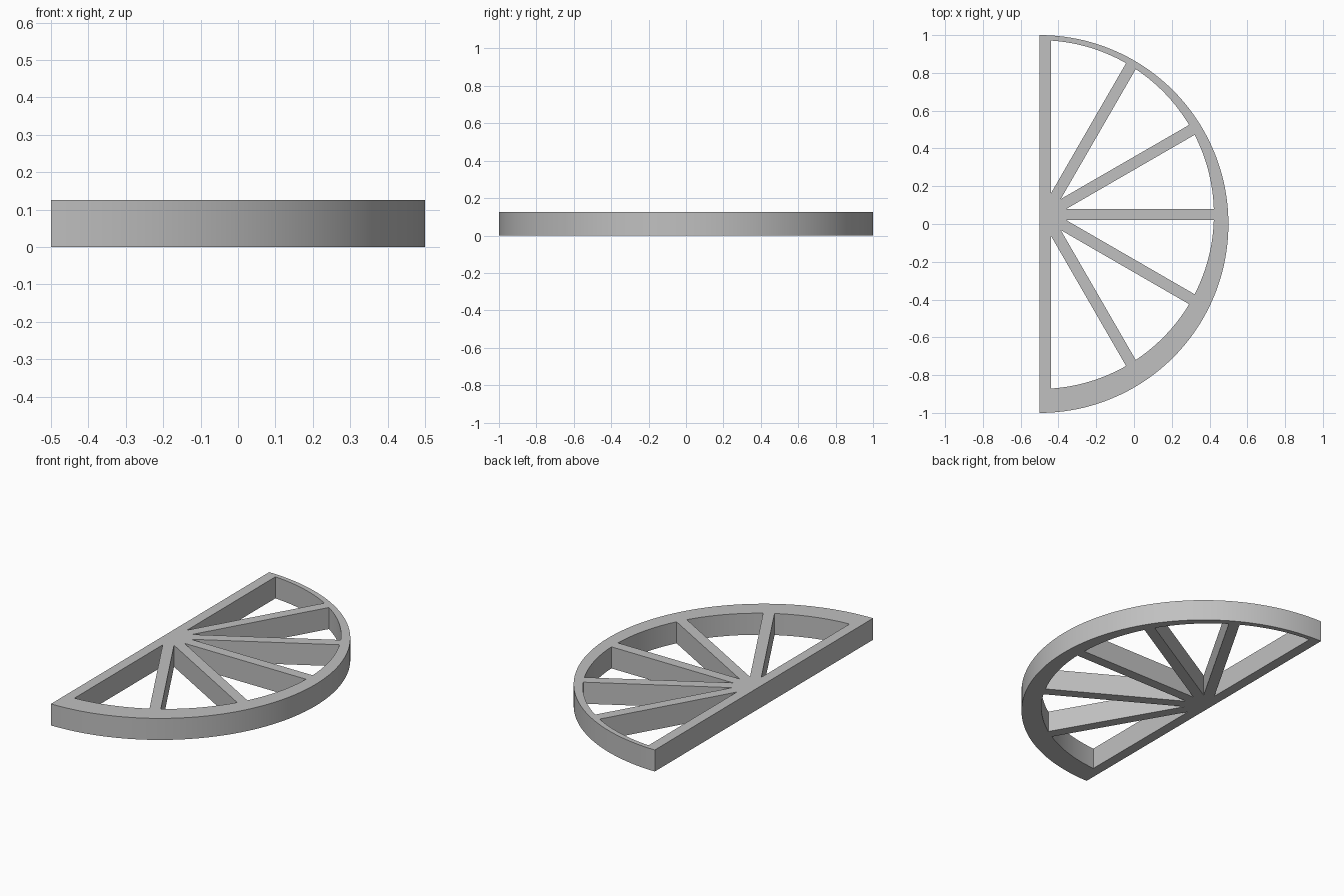
import bpy, bmesh
from math import radians, pi
from mathutils import Vector

cube = bpy.data.objects.get("Cube")
if cube:
    bpy.data.objects.remove(cube, do_unlink=True)

THICK = 0.125
HALF_SPOKE = 0.03
HUB = Vector((-0.47, 0.05))          # where the spokes meet
RIM_CENTRE = Vector((-0.5, 0.0))
INNER_CENTRE = Vector((-0.5, 0.05))  # offset, so the rim tapers
INNER_R = 0.923
STEP = radians(30)


def polar(angle, r=1.0):
    return Vector((r, 0)) @ rotation(angle)


def rotation(angle):
    from mathutils import Matrix
    return Matrix.Rotation(-angle, 2)


def arc(centre, r, a0, a1, count):
    return [centre + polar(a0 + (a1 - a0) * i / count, r) for i in range(count + 1)]


def hit_inner_rim(point, direction):
    """Angle on the inner rim circle where a spoke edge meets it."""
    d = point - INNER_CENTRE
    b = d.dot(direction)
    s = -b + (b * b - d.dot(d) + INNER_R ** 2) ** 0.5
    return Vector((1, 0)).angle_signed(d + direction * s) * -1


def pocket(a0, a1):
    """Opening between two neighbouring spokes."""
    tip = HUB + polar((a0 + a1) / 2, HALF_SPOKE / polar((a1 - a0) / 2).y)
    start, end = (hit_inner_rim(tip, polar(a)) for a in (a0, a1))
    return [tip] + arc(INNER_CENTRE, INNER_R, start, end, 20)


# Outline: half disc, with six wedge openings
loops = [arc(RIM_CENTRE, 1.0, -pi / 2, pi / 2, 96)]
loops += [pocket(i * STEP, (i + 1) * STEP) for i in range(-3, 3)]

curve = bpy.data.curves.new("frame_outline", "CURVE")
curve.dimensions = "2D"
curve.fill_mode = "BOTH"
curve.extrude = THICK / 2
for loop in loops:
    spline = curve.splines.new("POLY")
    spline.points.add(len(loop) - 1)
    for p, co in zip(spline.points, loop):
        p.co = (co.x, co.y, 0, 1)
    spline.use_cyclic_u = True

frame = bpy.data.objects.new("half_wheel_frame", curve)
bpy.context.collection.objects.link(frame)
bpy.ops.object.select_all(action="DESELECT")
frame.select_set(True)
bpy.context.view_layer.objects.active = frame
bpy.ops.object.convert(target="MESH")
frame = bpy.context.object

# Weld caps to walls and stand the frame on the ground
bm = bmesh.new()
bm.from_mesh(frame.data)
bmesh.ops.remove_doubles(bm, verts=bm.verts, dist=0.0001)
bmesh.ops.recalc_face_normals(bm, faces=bm.faces)
bmesh.ops.translate(bm, verts=bm.verts, vec=(0, 0, THICK / 2))
bm.to_mesh(frame.data)
bm.free()

# Plain grey
grey = bpy.data.materials.new("plain_grey")
grey.use_nodes = True
colour = (0.53, 0.53, 0.53, 1)
grey.diffuse_color = colour
grey.node_tree.nodes["Principled BSDF"].inputs["Base Color"].default_value = colour
frame.data.materials.clear()
frame.data.materials.append(grey)
bpy.ops.object.shade_smooth_by_angle(angle=radians(20))
